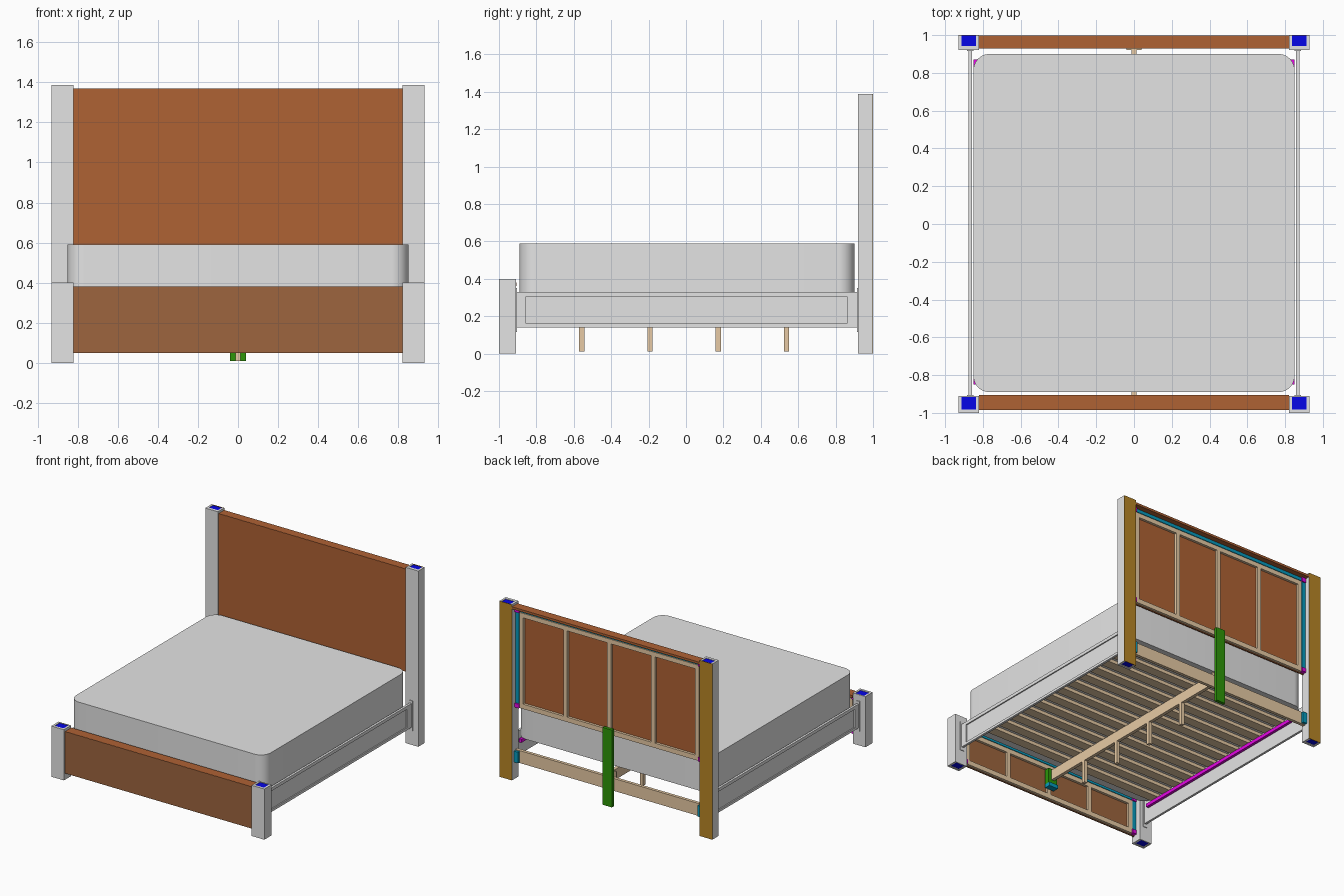
import bpy, bmesh

old = bpy.data.objects.get("Cube")
if old:
    bpy.data.objects.remove(old, do_unlink=True)


def make_mat(name, *rgb):
    lin = [((c / 255 + 0.055) / 1.055) ** 2.4 for c in rgb] + [1]
    m = bpy.data.materials.new(name)
    m.use_nodes = True
    m.diffuse_color = lin
    bsdf = m.node_tree.nodes["Principled BSDF"]
    bsdf.inputs["Base Color"].default_value = lin
    bsdf.inputs["Roughness"].default_value = 0.8
    return m


GREY = make_mat("light grey", 228, 228, 228)
BROWN = make_mat("wood brown", 175, 98, 52)
DULL = make_mat("dull brown", 158, 101, 62)
TAN = make_mat("pale timber", 232, 203, 165)
GOLD = make_mat("ochre board", 184, 134, 38)
BLUE = make_mat("blue core", 5, 5, 235)
TEAL = make_mat("teal strip", 5, 155, 190)
MAGENTA = make_mat("magenta block", 235, 5, 235)
GREEN = make_mat("green support", 45, 150, 8)


def box(name, mat, x, y, z, corner=0):
    """Box from three (low, high) spans, optionally with rounded upright edges."""
    bm = bmesh.new()
    bmesh.ops.create_cube(bm, size=1)
    for v in bm.verts:
        for i, (lo, hi) in enumerate((x, y, z)):
            v.co[i] = hi if v.co[i] > 0 else lo
    if corner:
        upright = [e for e in bm.edges if abs(e.verts[0].co.z - e.verts[1].co.z) > 0.01]
        bmesh.ops.bevel(bm, geom=upright, offset=corner, segments=10, profile=0.5, affect='EDGES')
    mesh = bpy.data.meshes.new(name)
    bm.to_mesh(mesh)
    bm.free()
    mesh.materials.append(mat)
    ob = bpy.data.objects.new(name, mesh)
    bpy.context.collection.objects.link(ob)
    return ob


def pair(name, mat, x, y, z):
    """The same box on the left (+x) and right (-x) sides."""
    box("left_" + name, mat, x, y, z)
    box("right_" + name, mat, (-x[1], -x[0]), y, z)


# Mattress
mattress = box("mattress", GREY, (-0.85, 0.85), (-0.89, 0.90), (0.30, 0.59), 0.085)
bpy.ops.object.select_all(action='DESELECT')
mattress.select_set(True)
bpy.context.view_layer.objects.active = mattress
bpy.ops.object.shade_smooth_by_angle()


def posts(end, front, back, core, top, back_mat, back_front):
    """Pair of boxed posts: four wall boards around a slightly sunken core."""
    z = (0, top)
    pair(end + "_post_front_wall", GREY, (0.82, 0.93), (front, core[0]), z)
    pair(end + "_post_inner_wall", GREY, (0.82, 0.836), (core[0], back_front), z)
    pair(end + "_post_outer_wall", GREY, (0.914, 0.93), (core[0], back_front), z)
    pair(end + "_post_back_wall", back_mat, (0.82, 0.93), (back_front, back), z)
    pair(end + "_post_core", BLUE, (0.836, 0.914), (core[0], back_front), (0.004, top - 0.004))


posts("head", 0.92, 1.0, (0.942, 0.997), 1.387, GOLD, 0.997)
posts("foot", -1.0, -0.91, (-0.982, -0.917), 0.40, GREY, -0.917)


def board(end, skin, front, back, z0, z1):
    """Skin panel with a cap board and an open timber frame behind it."""
    w = 0.82
    box(end + "_panel", skin, (-w, w), (front, front + 0.01), (z0, z1 - 0.001))
    box(end + "_top_cap", BROWN, (-w, w), (front + 0.001, back), (z1 - 0.018, z1))
    fy = (front + 0.01, front + 0.03)
    lo, hi = z0 + 0.006, z1 - 0.05
    fx = 0.785
    box(end + "_frame_top", TAN, (-fx, fx), fy, (hi - 0.035, hi))
    box(end + "_frame_bottom", TAN, (-fx, fx), fy, (lo, lo + 0.038))
    for i in range(5):
        c = -0.768 + i * 0.384
        box(f"{end}_frame_stile_{i + 1}", TAN, (c - 0.017, c + 0.017), fy, (lo + 0.038, hi - 0.035))
    # Connecting strips and corner blocks
    box(end + "_top_strip", TEAL, (-0.785, 0.785), fy, (hi + 0.004, hi + 0.03))
    pair(end + "_side_strip", TEAL, (0.788, 0.819), fy, (lo + 0.03, hi - 0.002))
    by = (fy[0], fy[1] + 0.01)
    pair(end + "_upper_block", MAGENTA, (0.782, 0.819), by, (hi - 0.002, hi + 0.031))
    pair(end + "_lower_block", MAGENTA, (0.782, 0.819), by, (lo, lo + 0.032))


board("headboard", BROWN, 0.928, 0.999, 0.56, 1.37)
board("footboard", DULL, -0.985, -0.905, 0.05, 0.38)

# Head stretcher and centre support
box("head_stretcher", TAN, (-0.82, 0.82), (0.93, 0.955), (0.13, 0.228))
pair("stretcher_block", TEAL, (0.785, 0.82), (0.955, 0.975), (0.135, 0.222))
box("head_centre_support", GREEN, (-0.04, 0.04), (0.956, 0.982), (0.01, 0.62))
box("head_beam_bracket", TAN, (-0.04, 0.04), (0.92, 0.93), (0.15, 0.27))
box("foot_centre_support", GREEN, (-0.04, 0.04), (-0.955, -0.915), (0.16, 0.28))
box("foot_beam_bracket", TEAL, (-0.04, 0.04), (-0.955, -0.907), (0.13, 0.16))

# Side rails with a raised border, end plates and slat ledges
RAIL_Y = (-0.91, 0.92)
FACE = (0.866, 0.875)
pair("side_rail", GREY, (0.857, 0.866), RAIL_Y, (0.14, 0.33))
pair("rail_top_border", GREY, FACE, RAIL_Y, (0.305, 0.33))
pair("rail_bottom_border", GREY, FACE, RAIL_Y, (0.14, 0.16))
pair("rail_foot_border", GREY, FACE, (-0.91, -0.855), (0.16, 0.305))
pair("rail_head_border", GREY, FACE, (0.86, 0.92), (0.16, 0.305))
pair("foot_end_plate", GREY, (0.85, 0.884), (-0.91, -0.904), (0.115, 0.35))
pair("head_end_plate", GREY, (0.85, 0.884), (0.915, 0.92), (0.115, 0.35))
pair("slat_ledge", MAGENTA, (0.828, 0.8495), (-0.85, 0.87), (0.245, 0.272))

# Slats, centre beam and its legs
for i in range(13):
    y = -0.757 + i * 0.128
    box(f"slat_{i + 1}", TAN, (-0.848, 0.848), (y - 0.038, y + 0.038), (0.272, 0.298))
box("centre_beam", TAN, (-0.013, 0.013), (-0.915, 0.92), (0.19, 0.272))
for i in range(4):
    y = -0.557 + i * 0.365
    box(f"beam_leg_{i + 1}", TAN, (-0.013, 0.013), (y - 0.014, y + 0.014), (0.01, 0.19))
